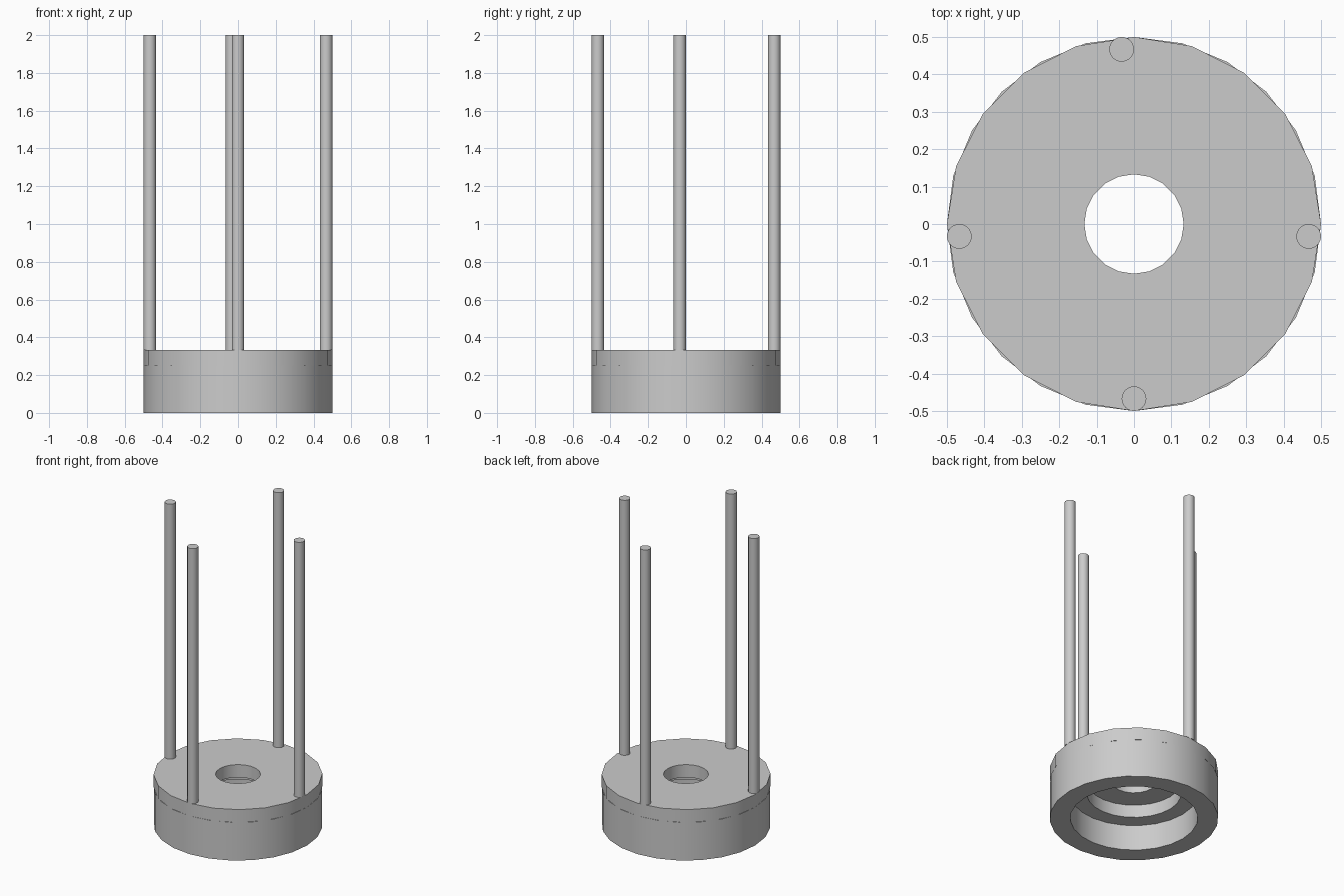
import bpy, bmesh
from math import cos, sin, tau, radians

cube = bpy.data.objects.get("Cube")
if cube:
    bpy.data.objects.remove(cube, do_unlink=True)

grey = bpy.data.materials.new("light grey")
grey.use_nodes = True
grey.diffuse_color = (0.6, 0.6, 0.6, 1)
grey.node_tree.nodes["Principled BSDF"].inputs["Base Color"].default_value = grey.diffuse_color


def finish(name, bm, location=(0, 0, 0)):
    bmesh.ops.recalc_face_normals(bm, faces=bm.faces)
    mesh = bpy.data.meshes.new(name)
    bm.to_mesh(mesh)
    bm.free()
    obj = bpy.data.objects.new(name, mesh)
    obj.location = location
    mesh.materials.append(grey)
    bpy.context.collection.objects.link(obj)
    bpy.ops.object.select_all(action="DESELECT")
    obj.select_set(True)
    bpy.context.view_layer.objects.active = obj
    bpy.ops.object.shade_smooth_by_angle(angle=radians(30))


def lathe(name, profile, sides):
    """Turn a closed (radius, height) outline around the z axis."""
    bm = bmesh.new()
    rings = [[bm.verts.new((r * cos(tau * i / sides), r * sin(tau * i / sides), z))
              for i in range(sides)] for r, z in profile]
    for a, b in zip(rings, rings[1:] + rings[:1]):
        for i in range(sides):
            j = (i + 1) % sides
            bm.faces.new((a[i], a[j], b[j], b[i]))
    finish(name, bm)


# Base cup with a stepped bore opening downwards
lathe("base_cup", [(0.5, 0), (0.5, 0.25), (0.28, 0.25), (0.28, 0.167),
                   (0.378, 0.167), (0.378, 0)], 24)

# Cover plate with the centre hole
lathe("cover_plate", [(0.5, 0.25), (0.5, 0.333), (0.133, 0.333), (0.133, 0.25)], 20)

# Four upright rods near the rim
plate_top, rod_top = 0.333, 2.0
rods = {"left_rod": (0.467, -0.033), "right_rod": (-0.467, -0.033),
        "front_rod": (0, -0.467), "back_rod": (-0.033, 0.467)}
for name, (x, y) in rods.items():
    bm = bmesh.new()
    bmesh.ops.create_cone(bm, cap_ends=True, segments=24, radius1=0.033,
                          radius2=0.033, depth=rod_top - plate_top)
    finish(name, bm, (x, y, (plate_top + rod_top) / 2))
